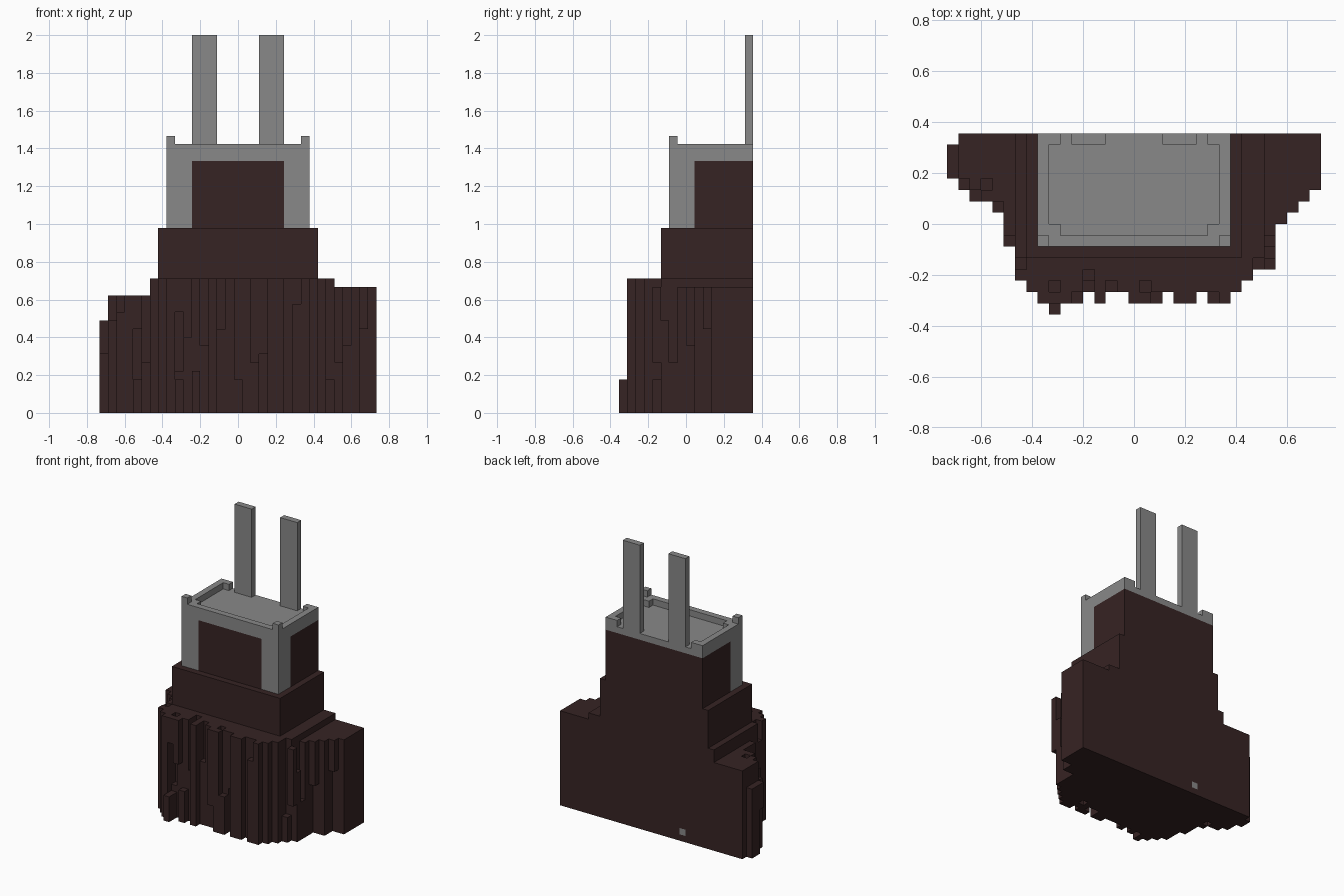
import bpy, bmesh, random
from mathutils import Vector

random.seed(11)
U = 2 / 45                      # one block
NX, NY = 33, 16                 # footprint in blocks

cube = bpy.data.objects.get("Cube")
if cube:
    bpy.data.objects.remove(cube, do_unlink=True)


def material(name, rgb):
    m = bpy.data.materials.new(name)
    m.use_nodes = True
    m.diffuse_color = (*rgb, 1)
    for n in m.node_tree.nodes:
        if n.type == 'BSDF_PRINCIPLED':
            n.inputs["Base Color"].default_value = (*rgb, 1)
            n.inputs["Roughness"].default_value = 0.9
    return m


BROWN = material("dark brown", (0.037, 0.017, 0.017))
GREY = material("grey", (0.25, 0.25, 0.25))


def box(x, y, z):
    """Set of grid blocks; each argument is a (start, end) range."""
    return {(i, j, k) for i in range(*x) for j in range(*y) for k in range(*z)}


def build(name, cells, mat, accent=None, accent_cells=()):
    """Make one object from the outer skin of a set of blocks."""
    bm = bmesh.new()
    verts = {}

    def vert(p):
        key = tuple(p)
        if key not in verts:
            verts[key] = bm.verts.new(((p[0] - NX / 2) * U, (p[1] - NY / 2) * U, p[2] * U))
        return verts[key]

    for c in sorted(cells):
        for axis in range(3):
            for side in (0, 1):
                near = list(c)
                near[axis] += 1 if side else -1
                if tuple(near) in cells:
                    continue
                a, b = Vector((0, 0, 0)), Vector((0, 0, 0))
                a[(axis + 1) % 3] = 1
                b[(axis + 2) % 3] = 1
                o = Vector(c)
                o[axis] += side
                ring = [o, o + a, o + a + b, o + b]
                if not side:
                    ring.reverse()
                f = bm.faces.new([vert([int(v) for v in p]) for p in ring])
                f.material_index = 1 if c in accent_cells else 0
    # merge flat areas into large faces
    bmesh.ops.dissolve_limit(bm, angle_limit=0.01, verts=bm.verts, edges=bm.edges,
                             delimit={'MATERIAL'})
    me = bpy.data.meshes.new(name)
    bm.to_mesh(me)
    bm.free()
    me.materials.append(mat)
    if accent:
        me.materials.append(accent)
    ob = bpy.data.objects.new(name, me)
    bpy.context.scene.collection.objects.link(ob)
    return ob


# Rugged base: depth of each column measured from the flat back
depths = [4, 5, 6, 6, 7, 10, 13, 14, 15, 15, 15, 15, 14, 15, 14, 14, 15, 15, 15,
          14, 15, 15, 14, 15, 15, 14, 13, 12, 12, 8, 7, 6, 5]
base = set()
for i, d in enumerate(depths):
    top = 11 if i == 0 else 14 if i < 6 else 16 if i < 28 else 15
    back = NY - 1 if i == 0 else NY
    front = NY - d
    wall = 1 if i in (0, NX - 1) else 2
    if i in (5, 28):            # narrow flank teeth
        wall = 4
    base |= box((i, i + 1), (front + wall, back), (0, top))
    for j in range(front, front + wall):
        outer = j == front
        cut = random.randint(4, top - 2)
        kind = random.random()
        if kind < (0.35 if outer else 0.7):
            span = (0, top)
        elif kind < (0.7 if outer else 0.88):
            span = (0, cut)
        else:
            span = (cut, top)
        base |= box((i, i + 1), (j, j + 1), span)
base |= box((9, 10), (0, 2), (0, 4))              # low front spur
base |= box((NX - 1, NX), (11, NY), (0, 15))      # solid right end
build("rugged_base", base, BROWN, GREY, box((11, 12), (15, 16), (1, 2)))

# Plinth above the base
build("plinth", box((7, 26), (5, NY), (16, 22)), BROWN)

# Dark tower body, flush with the grey frame
build("tower_body", box((11, 22), (6, 9), (22, 30)) | box((8, 25), (9, NY), (22, 30)), BROWN)

# Grey frame: front corner pillars, roof slab, rim and corner bumps
frame = box((8, 25), (6, NY), (30, 31))
rim = box((8, 25), (6, NY), (31, 32))
rim -= box((9, 24), (8, 15), (31, 32))
rim -= box((10, 23), (7, NY), (31, 32))
frame |= rim
for x in ((8, 11), (22, 25)):
    frame |= box(x, (6, 9), (22, 30))
for x in (8, 24):
    frame |= box((x, x + 1), (6, 7), (32, 33))
build("tower_frame", frame, GREY)

# Two tall posts at the back
for name, x in (("right_post", 11), ("left_post", 19)):
    build(name, box((x, x + 3), (15, NY), (31, 45)), GREY)
